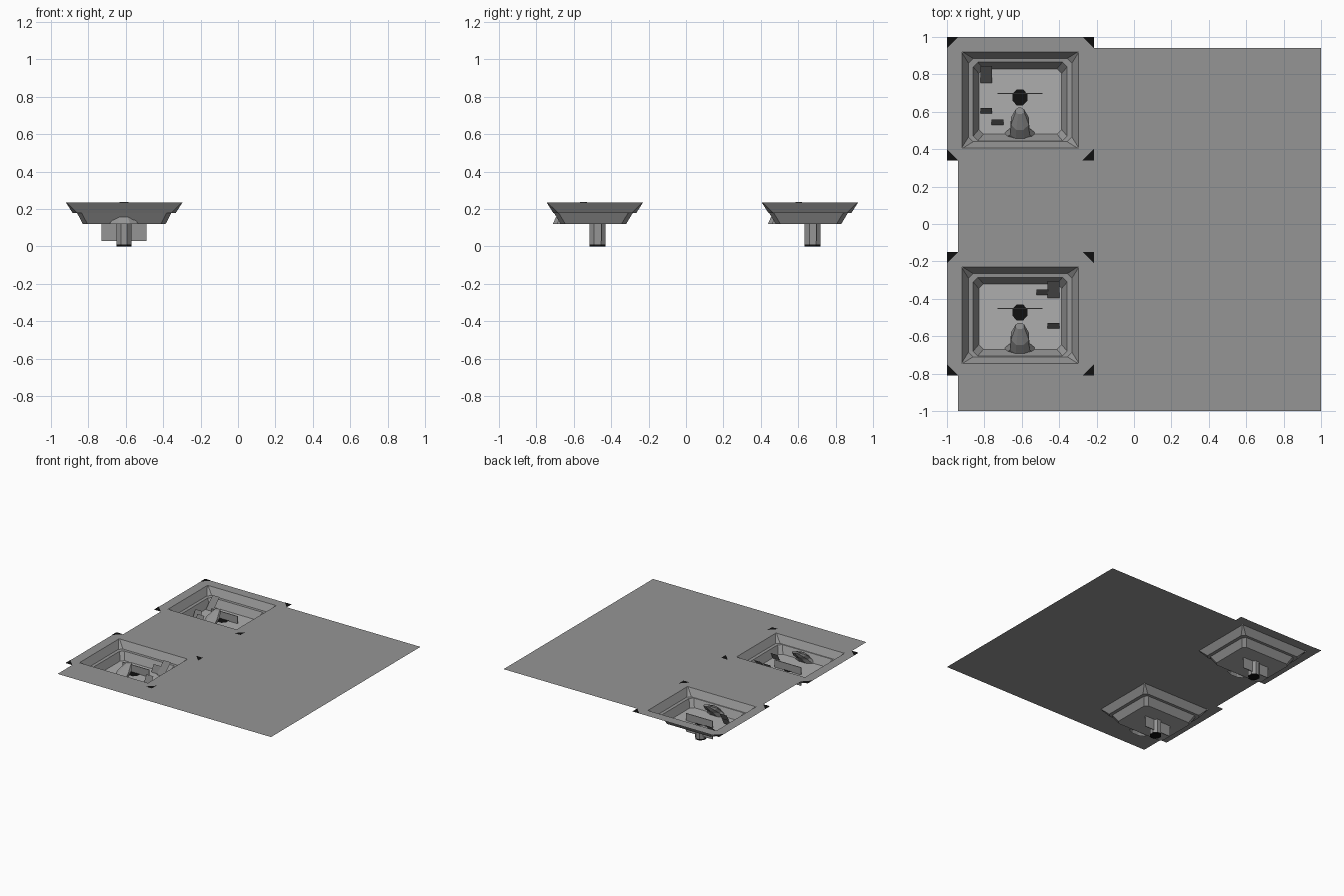
import bpy, bmesh, math

cube = bpy.data.objects.get("Cube")
if cube:
    bpy.data.objects.remove(cube, do_unlink=True)

TOP, FLOOR = 0.235, 0.12
CX = -0.61                     # shared centre line of both basins
TILE_Y = (0.67, -0.48)         # centre of each tile


def material(name, v):
    m = bpy.data.materials.new(name)
    m.use_nodes = True
    m.diffuse_color = (v, v, v, 1)
    m.node_tree.nodes["Principled BSDF"].inputs["Base Color"].default_value = (v, v, v, 1)
    return m


GREY = material("concrete grey", 0.3)
LIGHT = material("light floor grey", 0.42)
DARK = material("panel grey", 0.2)
BLACK = material("black", 0.005)


def build(name, bm, mat, smooth=False):
    bmesh.ops.remove_doubles(bm, verts=bm.verts, dist=0.0005)
    me = bpy.data.meshes.new(name)
    bm.to_mesh(me)
    bm.free()
    me.materials.append(mat)
    ob = bpy.data.objects.new(name, me)
    bpy.context.collection.objects.link(ob)
    if smooth:
        for p in me.polygons:
            p.use_smooth = True
        me.set_sharp_from_angle(angle=math.radians(30))
    return ob


def face(bm, pts):
    return bm.faces.new([bm.verts.new(p) for p in pts])


def loft(bm, rings):
    loops = [[bm.verts.new(p) for p in r] for r in rings]
    n = len(loops[0])
    for a, b in zip(loops, loops[1:]):
        for i in range(n):
            j = (i + 1) % n
            bm.faces.new((a[i], a[j], b[j], b[i]))
    return loops


def cut_rect(x0, x1, y0, y1, z, c):
    """Rectangle with chamfered corners."""
    return [(x, y, z) for x, y in (
        (x0 + c, y0), (x1 - c, y0), (x1, y0 + c), (x1, y1 - c),
        (x1 - c, y1), (x0 + c, y1), (x0, y1 - c), (x0, y0 + c))]


def octagon(x, y, z, rx, ry):
    return [(x + rx * math.cos(a), y + ry * math.sin(a), z)
            for a in (math.pi * (i + 0.5) / 4 for i in range(8))]


# Ground sheet with the two tile borders and basin openings
pits = [(-0.92, -0.297, y - 0.265, y + 0.25) for y in TILE_Y]
tiles = [(-1, -0.215, y - 0.33, y + 0.33) for y in TILE_Y]
sheet = (-0.94, 1, -1, 0.94)
rects = pits + tiles + [sheet]
xs = sorted({v for r in rects for v in r[:2]})
ys = sorted({v for r in rects for v in r[2:]})


def inside(x, y, r):
    return r[0] < x < r[1] and r[2] < y < r[3]


bm = bmesh.new()
for xa, xb in zip(xs, xs[1:]):
    for ya, yb in zip(ys, ys[1:]):
        x, y = (xa + xb) / 2, (ya + yb) / 2
        if any(inside(x, y, r) for r in tiles + [sheet]) and not any(inside(x, y, r) for r in pits):
            face(bm, [(xa, ya, TOP), (xb, ya, TOP), (xb, yb, TOP), (xa, yb, TOP)])
build("ground_sheet", bm, GREY)

for k, cy in enumerate(TILE_Y):
    side = "back" if k == 0 else "front"
    x0, x1, y0, y1 = pits[k]

    # Stepped basin walls, with a plain ramp at the front
    bm = bmesh.new()
    loft(bm, [
        cut_rect(x0, x1, y0, y1, TOP, 0.004),
        cut_rect(x0 + 0.035, x1 - 0.035, y0 + 0.035, y1 - 0.035, 0.18, 0.025),
        cut_rect(x0 + 0.06, x1 - 0.06, y0 + 0.04, y1 - 0.055, 0.178, 0.025),
        cut_rect(x0 + 0.09, x1 - 0.09, y0 + 0.075, y1 - 0.09, FLOOR, 0.025)])
    build(side + "_basin_walls", bm, GREY)

    bm = bmesh.new()
    face(bm, cut_rect(x0 + 0.09, x1 - 0.09, y0 + 0.075, y1 - 0.09, FLOOR, 0.025))
    build(side + "_basin_floor", bm, LIGHT)

    # Black corner markers
    bm = bmesh.new()
    for sx in (-1, 1):
        for sy in (-1, 1):
            x, y = CX + 0.0025 + sx * 0.3925, cy + sy * 0.33
            pts = [(x, y, TOP + 0.002), (x - sx * 0.06, y, TOP + 0.002), (x, y - sy * 0.06, TOP + 0.002)]
            face(bm, pts if sx * sy > 0 else pts[::-1])
    build(side + "_corner_markers", bm, BLACK)

    # Drain shaft under the floor, with black ends
    sy = cy + 0.007
    bm = bmesh.new()
    loft(bm, [octagon(CX, sy, z, 0.043, 0.047) for z in (0.01, FLOOR)])
    build(side + "_shaft", bm, GREY)
    bm = bmesh.new()
    ends = loft(bm, [octagon(CX, sy, z, 0.043, 0.047) for z in (0, 0.01)])
    bm.faces.new(ends[0][::-1])
    face(bm, octagon(CX, sy, FLOOR + 0.003, 0.043, 0.047))
    build(side + "_shaft_ends", bm, BLACK)

    # Upright cross plate through the floor
    bm = bmesh.new()
    bmesh.ops.create_cube(bm, size=1)
    for v in bm.verts:
        v.co = (CX + v.co.x * 0.24, cy + 0.028 + v.co.y * 0.006, 0.105 + v.co.z * 0.15)
    build(side + "_cross_plate", bm, GREY)

    # Leaning spout with a flared foot
    bm = bmesh.new()
    rings = loft(bm, [octagon(CX, cy + dy, z, rx, ry) for dy, z, rx, ry in (
        (-0.195, FLOOR, 0.085, 0.04), (-0.175, 0.155, 0.055, 0.045),
        (-0.12, 0.2, 0.052, 0.05), (-0.065, 0.238, 0.025, 0.018))])
    bm.faces.new(rings[-1])
    build(side + "_spout", bm, GREY)

    # Tilted panels, swapped to the other side in the front basin
    s = 1 if k == 0 else -1
    panels = [(-0.18, 0.13, 0.09, 0.09), (-0.18, -0.065, 0.03, 0.06)]
    panels.append((-0.12, -0.125, 0.03, 0.06) if k == 0 else (-0.12, 0.115, 0.03, 0.06))
    bm = bmesh.new()
    for dx, dy, depth, rise in panels:
        x, y = CX + s * dx, cy + dy
        a, b = y - depth / 2, y + depth / 2
        face(bm, [(x - 0.032, a, FLOOR + 0.005), (x + 0.032, a, FLOOR + 0.005),
                  (x + 0.032, b, FLOOR + rise), (x - 0.032, b, FLOOR + rise)])
    build(side + "_tilted_panels", bm, DARK)
